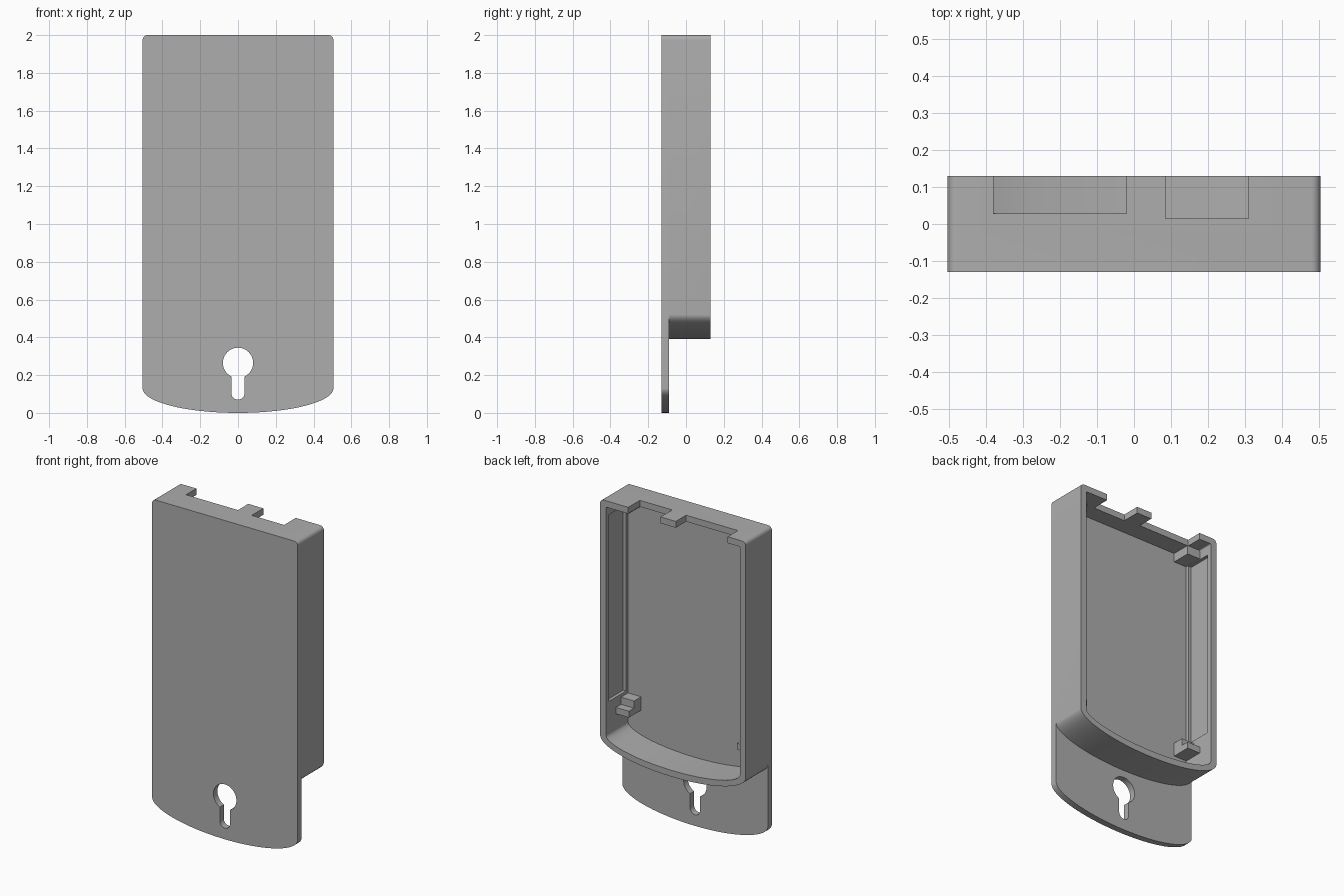
import bpy, bmesh
from math import sin, cos, pi, radians

if "Cube" in bpy.data.objects:
    bpy.data.objects.remove(bpy.data.objects["Cube"])

# Single grey finish
grey = bpy.data.materials.new("plain grey")
grey.use_nodes = True
colour = (0.42, 0.42, 0.42, 1)
grey.diffuse_color = colour
grey.node_tree.nodes["Principled BSDF"].inputs["Base Color"].default_value = colour


def arc(cx, cz, rx, rz, start, end, steps):
    """Points on an elliptical arc in the XZ plane, angles in degrees."""
    angles = [radians(start + (end - start) * i / steps) for i in range(steps + 1)]
    return [(cx + rx * cos(a), cz + rz * sin(a)) for a in angles]


def shield(half, bottom, shoulder, top, r):
    """Outline with an elliptical bottom and small rounded top corners."""
    return (arc(0, shoulder, half, shoulder - bottom, 180, 360, 64)
            + arc(half - r, top - r, r, r, 0, 90, 6)
            + arc(r - half, top - r, r, r, 90, 180, 6))


def prism(name, outline, y0, y1):
    """Extrude an XZ outline from y0 to y1."""
    bm = bmesh.new()
    face = bm.faces.new([bm.verts.new((x, y0, z)) for x, z in outline])
    moved = bmesh.ops.extrude_face_region(bm, geom=[face])["geom"]
    bmesh.ops.translate(bm, vec=(0, y1 - y0, 0),
                        verts=[v for v in moved if isinstance(v, bmesh.types.BMVert)])
    bmesh.ops.remove_doubles(bm, verts=bm.verts, dist=1e-5)
    bmesh.ops.recalc_face_normals(bm, faces=bm.faces)
    mesh = bpy.data.meshes.new(name)
    bm.to_mesh(mesh)
    bm.free()
    mesh.materials.append(grey)
    ob = bpy.data.objects.new(name, mesh)
    bpy.context.scene.collection.objects.link(ob)
    return ob


def box(name, x0, x1, y0, y1, z0, z1):
    return prism(name, [(x0, z0), (x1, z0), (x1, z1), (x0, z1)], y0, y1)


def combine(target, tool, operation):
    """Apply a boolean and discard the tool."""
    mod = target.modifiers.new("cut", "BOOLEAN")
    mod.operation, mod.object, mod.solver = operation, tool, "EXACT"
    tool.hide_render = True
    bpy.context.view_layer.objects.active = target
    bpy.ops.object.modifier_apply(modifier=mod.name)
    bpy.data.objects.remove(tool)


FRONT, INNER, BACK = -0.13, -0.09, 0.13
HALF, TOP, WALL = 0.505, 2.0, 0.04

# Face plate with the housing behind it
cover = prism("cover", shield(HALF, 0, 0.13, TOP, 0.025), FRONT, INNER)
housing = prism("housing", shield(HALF, 0.39, 0.52, TOP, 0.025), INNER - 0.02, BACK)
combine(cover, housing, "UNION")

# Hollow interior, open at the back
cavity = prism("cavity", shield(HALF - WALL, 0.43, 0.53, TOP - WALL, 0.008), INNER, BACK + 0.1)
combine(cover, cavity, "DIFFERENCE")

# Keyhole: round opening with a narrow round-ended slot
keyhole = arc(0, 0.265, 0.08, 0.08, -64, 244, 40) + arc(0, 0.105, 0.035, 0.035, 180, 360, 14)
combine(cover, prism("keyhole", keyhole, FRONT - 0.1, INNER + 0.05), "DIFFERENCE")

# Two notches through the top wall
for x0, x1, y0 in ((-0.38, -0.02, 0.028), (0.085, 0.31, 0.015)):
    combine(cover, box("notch", x0, x1, y0, BACK + 0.1, TOP - 0.08, TOP + 0.1), "DIFFERENCE")

# Shallow recess in each inner side wall
for side in (-1, 1):
    xs = sorted((side * (HALF - WALL - 0.03), side * (HALF - 0.02)))
    combine(cover, box("recess", *xs, -0.07, 0.10, 0.73, 1.90), "DIFFERENCE")

# Smooth the curves, keep the corners crisp
bpy.ops.object.select_all(action="DESELECT")
cover.select_set(True)
bpy.context.view_layer.objects.active = cover
bpy.ops.object.shade_smooth_by_angle(angle=radians(25))

# Stepped lower clips and upper blocks beside each side wall
for side, label in ((-1, "right"), (1, "left")):
    xs = sorted((side * 0.375, side * (HALF - WALL + 0.005)))
    box(label + "_lower_clip_base", *xs, INNER - 0.005, 0.03, 0.625, 0.665)
    box(label + "_lower_clip_step", *xs, INNER - 0.005, -0.02, 0.66, 0.71)
    box(label + "_upper_block", *xs, INNER - 0.005, 0.03, 1.905, TOP - WALL + 0.005)
